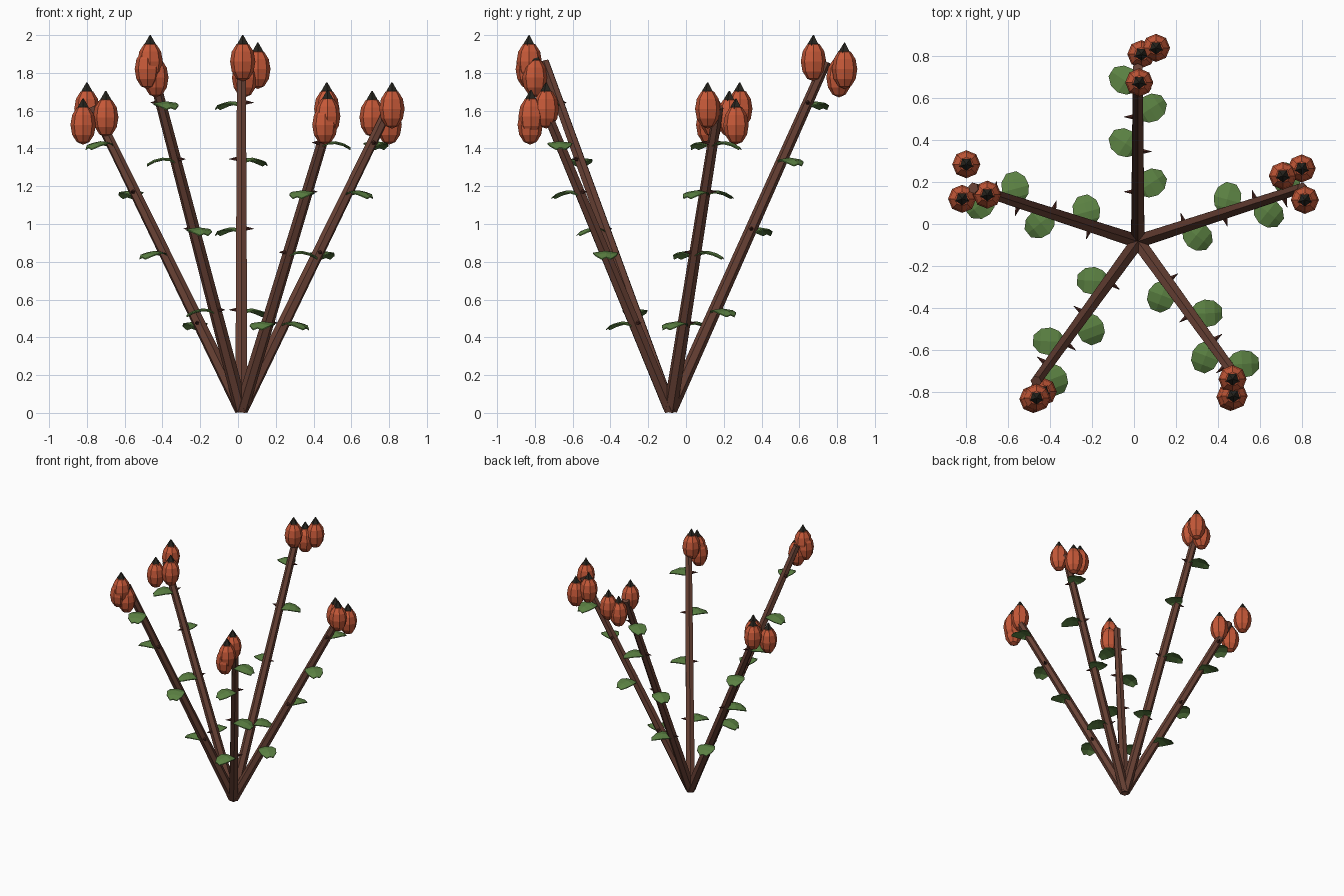
import bpy, bmesh, math
from mathutils import Vector, Matrix

if "Cube" in bpy.data.objects:
    bpy.data.objects.remove(bpy.data.objects["Cube"])


def material(name, rgb):
    m = bpy.data.materials.new(name)
    m.diffuse_color = (*rgb, 1)
    m.use_nodes = True
    m.node_tree.nodes["Principled BSDF"].inputs["Base Color"].default_value = m.diffuse_color
    return m


BARK = material("bark brown", (0.14, 0.053, 0.035))
THORN = material("thorn dark red", (0.075, 0.022, 0.016))
GREEN = material("leaf green", (0.105, 0.22, 0.055))
RED = material("hip orange red", (0.57, 0.10, 0.04))
DARK = material("calyx dark", (0.021, 0.019, 0.014))


def finish(bm, name, mat):
    bmesh.ops.recalc_face_normals(bm, faces=bm.faces[:])
    me = bpy.data.meshes.new(name)
    bm.to_mesh(me)
    bm.free()
    me.materials.append(mat)
    ob = bpy.data.objects.new(name, me)
    bpy.context.collection.objects.link(ob)
    return ob


def cone(name, a, b, r1, r2, sides, mat):
    """Tapered rod from point a to point b."""
    bm = bmesh.new()
    d = b - a
    m = Matrix.Translation((a + b) / 2) @ d.to_track_quat('Z', 'Y').to_matrix().to_4x4()
    bmesh.ops.create_cone(bm, cap_ends=True, segments=sides, radius1=r1,
                          radius2=r2, depth=d.length, matrix=m)
    return finish(bm, name, mat)


# Half outline of a leaf: distance along, half width
OUTLINE = [(0.0, 0.02), (0.03, 0.052), (0.07, 0.066), (0.115, 0.058), (0.15, 0.025)]


def leaf(base, angle):
    """Thin arched leaf growing sideways from the stem."""
    bm = bmesh.new()
    rows = []
    for u, w in OUTLINE:
        z = 0.008 - 4 * (u - 0.06) ** 2
        rows.append([bm.verts.new((u, s * w, z - 0.009 * abs(s))) for s in (-1, 0, 1)])
    for r, q in zip(rows, rows[1:]):
        for k in (0, 1):
            bm.faces.new((r[k], q[k], q[k + 1], r[k + 1]))
    bmesh.ops.recalc_face_normals(bm, faces=bm.faces[:])
    ret = bmesh.ops.extrude_face_region(bm, geom=bm.faces[:])
    for v in ret["geom"]:
        if isinstance(v, bmesh.types.BMVert):
            v.co.z -= 0.006
    bm.transform(Matrix.Translation(base) @ Matrix.Rotation(angle, 4, 'Z'))
    finish(bm, "leaf", GREEN)


def hip(p):
    """Oval fruit with a dark five-sided calyx point on top."""
    bm = bmesh.new()
    bmesh.ops.create_uvsphere(bm, u_segments=8, v_segments=6, radius=1)
    bm.transform(Matrix.Translation(p) @ Matrix.Diagonal((0.067, 0.067, 0.105, 1)))
    finish(bm, "rose_hip", RED)
    cone("calyx", p + Vector((0, 0, 0.085)), p + Vector((0, 0, 0.14)), 0.036, 0.003, 5, DARK)


# Stems: angle in degrees, tip height, fruit positions
STEMS = [
    (18, 1.62, [(.815, .115, 1.61), (.71, .23, 1.565), (.80, .265, 1.525)]),
    (90, 1.86, [(.025, .675, 1.86), (.105, .84, 1.82), (.035, .81, 1.775)]),
    (162, 1.62, [(-.80, .285, 1.61), (-.82, .12, 1.525), (-.70, .14, 1.565)]),
    (234, 1.86, [(-.465, -.83, 1.86), (-.48, -.835, 1.82), (-.435, -.80, 1.775)]),
    (306, 1.62, [(.47, -.74, 1.61), (.475, -.82, 1.57), (.46, -.825, 1.525)]),
]
ROOT = Vector((0.018, -0.083, 0.016))
REACH = 0.825

for deg, top, fruits in STEMS:
    a = math.radians(deg)
    tip = Vector((ROOT.x + REACH * math.cos(a), ROOT.y + REACH * math.sin(a), top))
    cone("stem", ROOT, tip, 0.037, 0.027, 6, BARK)
    # Leaves alternate sides, each with a thorn opposite
    for i, f in enumerate((0.287, 0.52, 0.72, 0.882)):
        p = ROOT.lerp(tip, f)
        side = -1 if i % 2 == 0 else 1
        leaf(p, a + side * math.radians(57))
        d = Vector((math.cos(a - side * math.pi / 2), math.sin(a - side * math.pi / 2), 0))
        cone("thorn", p + d * 0.018, p + d * 0.066, 0.014, 0.001, 5, THORN)
    for f in fruits:
        hip(Vector(f))
